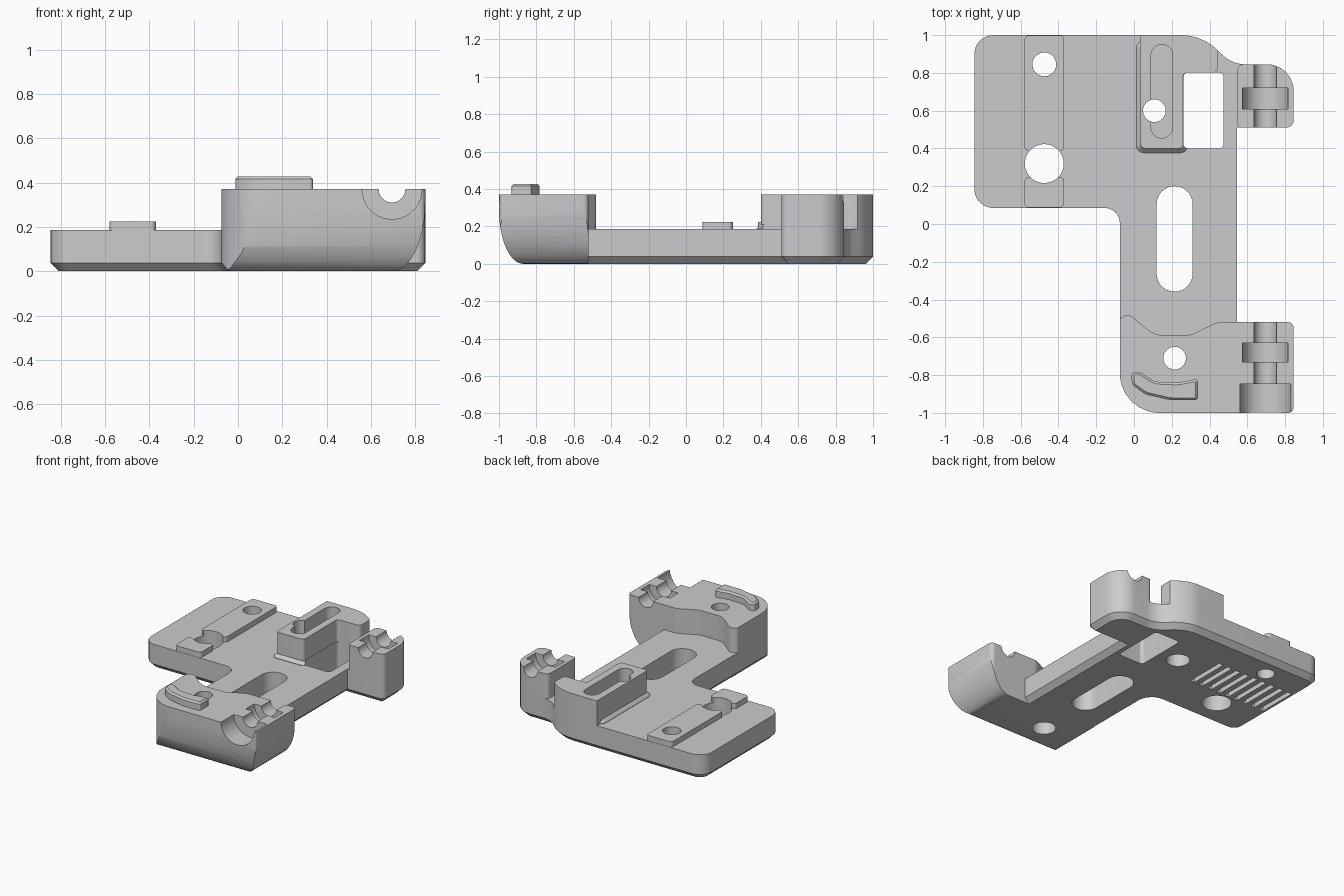
import bpy, bmesh, math
from mathutils import Vector

if "Cube" in bpy.data.objects:
    bpy.data.objects.remove(bpy.data.objects["Cube"], do_unlink=True)

grey = bpy.data.materials.new("light_grey")
grey.use_nodes = True
grey.diffuse_color = (0.6, 0.6, 0.6, 1)
grey.node_tree.nodes["Principled BSDF"].inputs["Base Color"].default_value = grey.diffuse_color


def rounded(corners, seg=8):
    """Outline from (u, v, radius) corners, each replaced by an arc."""
    out = []
    for i, (u, v, r) in enumerate(corners):
        p = Vector((u, v))
        if r == 0:
            out.append(p)
            continue
        d1 = (Vector(corners[i - 1][:2]) - p).normalized()
        d2 = (Vector(corners[(i + 1) % len(corners)][:2]) - p).normalized()
        half = d1.angle(d2) / 2
        centre = p + (d1 + d2).normalized() * (r / math.sin(half))
        a = p + d1 * (r / math.tan(half)) - centre
        b = p + d2 * (r / math.tan(half)) - centre
        for k in range(seg + 1):
            out.append(centre + a.lerp(b, k / seg).normalized() * r)
    return out


def rect(x0, x1, y0, y1, r=0.0, seg=8):
    return rounded([(x0, y0, r), (x1, y0, r), (x1, y1, r), (x0, y1, r)], seg)


def circle(u, v, r, n=40):
    return [Vector((u + r * math.cos(math.tau * k / n), v + r * math.sin(math.tau * k / n)))
            for k in range(n)]


def prism(name, outline, lo, hi, axis="z", low_bevel=0, high_bevel=0):
    """Extrude an outline along an axis; optionally chamfer either end."""
    place = {"x": lambda u, v, w: (w, u, v),
             "y": lambda u, v, w: (u, w, v),
             "z": lambda u, v, w: (u, v, w)}[axis]
    bm = bmesh.new()
    rings = [[bm.verts.new(place(p[0], p[1], w)) for p in outline] for w in (lo, hi)]
    caps = [bm.faces.new(ring) for ring in rings]
    n = len(outline)
    for i in range(n):
        j = (i + 1) % n
        bm.faces.new((rings[0][i], rings[0][j], rings[1][j], rings[1][i]))
    bmesh.ops.recalc_face_normals(bm, faces=bm.faces)
    edges = [list(cap.edges) for cap in caps]
    for edge_loop, width in zip(edges, (low_bevel, high_bevel)):
        if width:
            bmesh.ops.bevel(bm, geom=edge_loop, offset=width, segments=1, affect="EDGES")
    mesh = bpy.data.meshes.new(name)
    bm.to_mesh(mesh)
    bm.free()
    mesh.materials.append(grey)
    obj = bpy.data.objects.new(name, mesh)
    bpy.context.collection.objects.link(obj)
    return obj


def combine(obj, tools, operation, keep=False):
    """Apply boolean operations and drop the tool objects."""
    for tool in tools:
        mod = obj.modifiers.new("bool", "BOOLEAN")
        mod.operation, mod.object, mod.solver = operation, tool, "EXACT"
    graph = bpy.context.evaluated_depsgraph_get()
    mesh = bpy.data.meshes.new_from_object(obj.evaluated_get(graph))
    obj.modifiers.clear()
    obj.data = mesh
    if not keep:
        for tool in tools:
            bpy.data.objects.remove(tool, do_unlink=True)


TOP, DECK, CHAMFER = 0.37, 0.185, 0.038

# Base plate with chamfered underside
body = prism("bracket_body", rounded([
    (-0.845, 0.085, 0.1), (-0.075, 0.085, 0.08), (-0.075, -0.7, 0), (0.545, -0.7, 0),
    (0.545, 0.51, 0), (0.845, 0.51, 0.04), (0.845, 0.845, 0.14), (0.52, 0.845, 0.18),
    (0.36, 1, 0.28), (-0.845, 1, 0.1)]), 0, DECK, low_bevel=CHAMFER)

# Front block: plan outline trimmed by two hull profiles
front = prism("front_block", rounded([
    (-0.075, -1, 0.21), (0.845, -1, 0.03), (0.845, -0.52, 0.03), (0.44, -0.52, 0.12),
    (0.3, -0.588, 0.1), (0.11, -0.588, 0.12), (-0.03, -0.475, 0.035),
    (-0.075, -0.5, 0.02)]), 0, TOP)


def hull_curve(edge, reach, height, n=12):
    """Quarter ellipse from the flat bottom up to a vertical side."""
    return [(edge - reach * (1 - math.sin(t)), height * (1 - math.cos(t)))
            for t in (math.pi / 2 * k / n for k in range(n + 1))]


cross = [(-0.075, 0.5), (-0.075, CHAMFER), (-0.04, 0)] + hull_curve(0.845, 0.15, 0.31) + [(0.845, 0.5)]
side = [(-0.4, 0.5), (-0.4, 0)] + [(-u, v) for u, v in hull_curve(1, 0.13, 0.29)] + [(-1, 0.5)]
combine(front, [prism("cross_profile", cross, -1.2, -0.3, "y"),
                prism("side_profile", side, -0.3, 1.2, "x")], "INTERSECT")

# Slotted block with its wall, base skirt and rear clamp post
slot_block = prism("slot_block", rounded([
    (0.035, 1, 0), (0.035, 0.4, 0.025), (0.26, 0.4, 0.025), (0.26, 0.8, 0.02),
    (0.445, 0.8, 0.03), (0.445, 0.9177, 0), (0.36, 1, 0.28)]), 0.1, TOP)
skirt = prism("skirt", rect(0.012, 0.285, 0.377, 0.97, 0.04), 0.1, 0.21, high_bevel=0.022)
post = prism("clamp_post", rounded([
    (0.548, 0.51, 0.02), (0.845, 0.51, 0.04), (0.845, 0.845, 0.14), (0.548, 0.845, 0.03)]),
    0.1, TOP)
combine(body, [front, skirt, slot_block, post], "UNION")

# Through holes shared by the plate and the rails
rails = [prism("rear_rail", rect(-0.58, -0.37, 0.385, 0.998, 0.025), 0.15, 0.225),
         prism("front_rail", rect(-0.58, -0.37, 0.087, 0.25, 0.025), 0.15, 0.225)]
holes = [prism("large_hole", circle(-0.475, 0.32, 0.103), -1, 1),
         prism("small_hole", circle(-0.475, 0.845, 0.063), -1, 1)]
for rail in rails:
    combine(rail, holes, "DIFFERENCE", keep=True)

# Other openings: window, long slot, recess, bores
cuts = holes + [
    prism("window", rect(0.262, 0.475, 0.4, 0.802, 0.025), -1, 1),
    prism("long_slot", rect(0.12, 0.31, -0.358, 0.2, 0.0945, 12), -1, 1),
    prism("recess", rect(0.09, 0.205, 0.455, 0.95, 0.057), 0.25, 1)]
for x, y in ((0.108, 0.6), (0.215, -0.71)):
    cuts += [prism("bore", circle(x, y, 0.06), -1, 1),
             prism("counterbore", circle(x, y, 0.082), -1, 0.1)]

# Clamp grooves: narrow channel with wider seats
for radius, y0, y1 in ((0.06, -1.2, -0.4), (0.12, -0.73, -0.63), (0.135, -1.2, -0.848),
                       (0.06, 0.4, 0.95), (0.12, 0.61, 0.72)):
    cuts.append(prism("groove", circle(0.695, TOP, radius), y0, y1, "y"))

# Row of shallow slots under the plate
for k in range(9):
    x = -0.79 + 0.077 * k
    cuts.append(prism("vent", rect(x, x + 0.036, 0.44, 0.75), -0.1, 0.035))
combine(body, cuts, "DIFFERENCE")

# Curved raised tab on the front block
tab = prism("curved_tab", rounded([
    (-0.012, -0.783, 0.015), (0.03, -0.783, 0.02), (0.11, -0.835, 0.1), (0.23, -0.84, 0.1),
    (0.338, -0.82, 0.015), (0.338, -0.932, 0.015), (0.19, -0.932, 0.15),
    (0.06, -0.902, 0.1), (-0.012, -0.85, 0.04)], 5), 0.34, 0.428, high_bevel=0.012)

# Smooth curved walls, sharp edges
bpy.ops.object.select_all(action="DESELECT")
for obj in [body, tab] + rails:
    obj.select_set(True)
bpy.context.view_layer.objects.active = body
bpy.ops.object.shade_smooth_by_angle(angle=math.radians(30))
